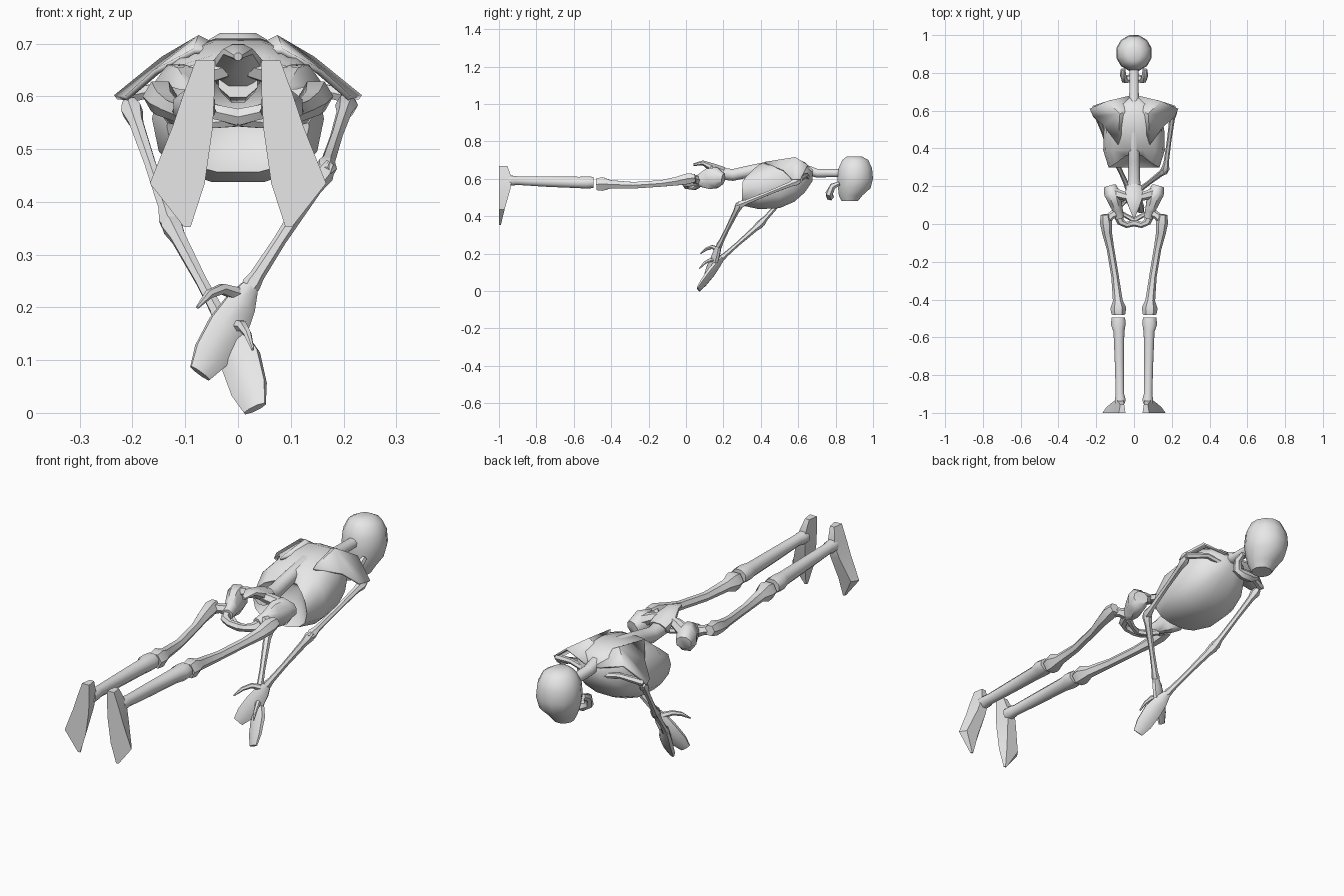
import bpy, bmesh, math
from mathutils import Vector

bone_mat = bpy.data.materials.new("bone_grey")
bone_mat.diffuse_color = (0.8, 0.8, 0.8, 1)


def finish(name, bm, angle=50):
    bmesh.ops.recalc_face_normals(bm, faces=bm.faces)
    me = bpy.data.meshes.new(name)
    bm.to_mesh(me)
    bm.free()
    ob = bpy.data.objects.new(name, me)
    bpy.context.collection.objects.link(ob)
    me.materials.append(bone_mat)
    bpy.ops.object.select_all(action='DESELECT')
    ob.select_set(True)
    bpy.context.view_layer.objects.active = ob
    bpy.ops.object.shade_smooth_by_angle(angle=math.radians(angle))
    return ob


def loft(name, secs, s=1, hint=(1, 0, 0), n=8, axis=None):
    """Skin elliptical sections (x, y, z, a, b); a lies along the hint, s mirrors x."""
    pts = [Vector(c[:3]) for c in secs]
    bm = bmesh.new()
    rings = []
    for i, c in enumerate(secs):
        t = Vector(axis) if axis else pts[min(i + 1, len(pts) - 1)] - pts[max(i - 1, 0)]
        t.normalize()
        h = Vector(hint)
        u = (h - t * h.dot(t)).normalized()
        v = t.cross(u)
        ring = []
        for k in range(n):
            w = math.tau * (k + 0.5) / n
            p = pts[i] + u * c[3] * math.cos(w) + v * c[4] * math.sin(w)
            ring.append(bm.verts.new((p.x * s, p.y, p.z)))
        rings.append(ring)
    for r, q in zip(rings, rings[1:]):
        for k in range(n):
            bm.faces.new((r[k], r[(k + 1) % n], q[(k + 1) % n], q[k]))
    bm.faces.new(rings[0])
    bm.faces.new(rings[-1])
    return finish(name, bm)


def bone(name, pts, s=1, hint=(0, 0, 1), n=6):
    return loft(name, [(x, y, z, r, r) for x, y, z, r in pts], s, hint, n)


# Head
loft("skull", [(0, .90, .72, .035, .04), (0, .905, .70, .07, .072), (0, .905, .655, .092, .093),
               (0, .905, .60, .097, .098), (0, .90, .55, .085, .09), (0, .88, .51, .062, .065),
               (0, .875, .48, .045, .045)], n=12, axis=(0, 0, -1))
bone("jaw", [(.058, .82, .575, .012), (.058, .785, .56, .018), (.05, .765, .52, .02),
             (.022, .77, .505, .022), (-.022, .77, .505, .022), (-.05, .765, .52, .02),
             (-.058, .785, .56, .018), (-.058, .82, .575, .012)], hint=(0, 1, .3))

# Spine and sacrum
loft("spine", [(0, .17, .63, .04, .035), (0, .25, .62, .034, .034), (0, .34, .64, .032, .034),
               (0, .48, .67, .03, .032), (0, .60, .66, .03, .032), (0, .70, .63, .027, .025),
               (0, .85, .63, .027, .022)])
loft("sacrum", [(0, .20, .635, .045, .03), (0, .14, .66, .05, .025), (0, .09, .685, .03, .014),
                (0, .04, .675, .008, .008)])

# Rib cage: stations along the body (y, half width, low z, high z) with a hollow lower end
bm = bmesh.new()
N = 14
rings = []
for i, (y, hx, lo, hi) in enumerate([(.30, .135, .455, .63), (.39, .163, .435, .68), (.50, .16, .44, .705),
                                     (.58, .14, .475, .712), (.635, .105, .525, .69), (.675, .04, .585, .65)]):
    ring = []
    for k in range(N):
        w = math.tau * k / N
        cx, cz = [math.copysign(abs(f) ** .8, f) for f in (math.cos(w), math.sin(w))]
        notch = .09 * max(0, cz) * (1 - abs(cx)) if i == 0 else 0
        ring.append(bm.verts.new((hx * cx, y + notch, (lo + hi) / 2 + (hi - lo) / 2 * cz)))
    rings.append(ring)
for r, q in zip(rings, rings[1:]):
    for k in range(N):
        bm.faces.new((r[k], r[(k + 1) % N], q[(k + 1) % N], q[k]))
bm.faces.new(rings[-1])
hollow = bm.verts.new((0, .44, .57))
for k in range(N):
    bm.faces.new((rings[0][k], rings[0][(k + 1) % N], hollow))
finish("rib_cage", bm)

for side, s in (("right", 1), ("left", -1)):
    # Shoulder blade: folded plate over the back
    bm = bmesh.new()
    v = [bm.verts.new((x * s, y, z)) for x, y, z in
         [(.02, .68, .645), (.075, .585, .716), (.145, .65, .675), (.235, .61, .602),
          (.215, .565, .60), (.16, .52, .65), (.085, .42, .69), (.02, .60, .69)]]
    for f in ((0, 1, 2), (1, 3, 2), (1, 4, 3), (1, 5, 4), (1, 6, 5), (0, 7, 1), (7, 6, 1)):
        bm.faces.new([v[k] for k in f])
    blade = finish(side + "_shoulder_blade", bm, 35)
    mod = blade.modifiers.new("thickness", 'SOLIDIFY')
    mod.thickness = .01
    mod.offset = -1 
    bone(side + "_collar_bone", [(.02, .655, .60, .014), (.12, .645, .62, .012), (.215, .61, .60, .016)], s)

    # Hip: flared wing, socket and pubic arch
    loft(side + "_hip_wing", [(.075, .03, .585, .025, .025), (.085, .07, .59, .028, .035),
                              (.10, .12, .60, .038, .06), (.118, .165, .605, .045, .06),
                              (.128, .20, .60, .035, .03)], s)
    bone(side + "_hip_bridge", [(.02, .14, .655, .02), (.06, .15, .645, .024), (.11, .165, .625, .028)], s)
    bone(side + "_pubic_arch", [(.09, .06, .585, .024), (.07, .01, .575, .02), (.04, -.005, .57, .016),
                                (0, .005, .56, .018)], s)
    bone(side + "_pubic_bar", [(.085, .065, .565, .016), (.045, .045, .55, .012), (0, .02, .555, .014)], s)

    # Leg
    bone(side + "_thigh", [(.083, -.48, .57, .036), (.083, -.445, .572, .042), (.086, -.405, .57, .026),
                           (.10, -.28, .565, .02), (.125, -.13, .575, .02), (.142, -.05, .587, .026),
                           (.148, .01, .60, .033), (.152, .05, .605, .024)], s)
    bone(side + "_thigh_head", [(.15, .015, .60, .026), (.12, .045, .597, .02), (.09, .06, .59, .028)], s)
    loft(side + "_shin", [(.083, -.495, .58, .038, .032), (.083, -.53, .58, .043, .036),
                          (.08, -.57, .58, .031, .033), (.077, -.75, .585, .026, .03),
                          (.075, -.90, .59, .024, .025), (.073, -.925, .59, .03, .028),
                          (.073, -.95, .59, .028, .03)], s)
    # Foot: flat sole at the far end, toes pointing down (z, inner x, outer x, instep y)
    bm = bmesh.new()
    prev = None
    for z, x0, x1, top in ((.668, .045, .08, -.955), (.60, .045, .105, -.93), (.54, .048, .125, -.94),
                           (.435, .063, .167, -.97), (.352, .09, .102, -.99)):
        m = .2 * (x1 - x0)
        r = [bm.verts.new((x * s, y, z)) for x, y in ((x0, -1), (x1, -1), (x1 - m, top), (x0 + m, top))]
        if prev:
            for k in range(4):
                bm.faces.new((prev[k], prev[(k + 1) % 4], r[(k + 1) % 4], r[k]))
        else:
            bm.faces.new(r)
        prev = r
    bm.faces.new(prev)
    finish(side + "_foot", bm, 40)


# Arms hang down and cross; each has its own pose
def arm(side, sh, el, wr, mid, tip, thumb, hint):
    sh, el, wr, mid, tip = map(Vector, (sh, el, wr, mid, tip))

    def limb(name, a, b, stations):
        bone(side + name, [(*a.lerp(b, t), r) for t, r in stations])

    limb("_upper_arm", sh, el, [(-.02, .014), (.05, .022), (.15, .015), (.5, .012), (.88, .014), (.98, .022), (1.04, .014)])
    limb("_forearm", el, wr, [(-.05, .014), (.03, .022), (.15, .016), (.6, .012), (.9, .014), (.98, .018), (1.04, .012)])
    hand = [(wr, .018, .015), (wr.lerp(mid, .4), .032, .018), (mid, .042, .02),
            (mid.lerp(tip, .6), .038, .016), (tip, .024, .008)]
    loft(side + "_hand", [(*p, a, b) for p, a, b in hand], hint=hint)
    bone(side + "_thumb", thumb)


arm("right", (.208, .605, .59), (.165, .285, .46), (.022, .175, .238), (-.02, .15, .16), (-.072, .105, .075),
    [(.0, .165, .225, .014), (-.03, .14, .235, .011), (-.055, .11, .225, .009), (-.077, .078, .20, .003)],
    (1, .3, -.6))
arm("left", (-.205, .60, .585), (-.128, .40, .36), (-.03, .19, .175), (.005, .135, .10), (.032, .065, .008),
    [(-.015, .17, .165, .014), (.008, .13, .165, .011), (.018, .10, .15, .008), (.028, .072, .12, .003)],
    (1, -.3, .4))
